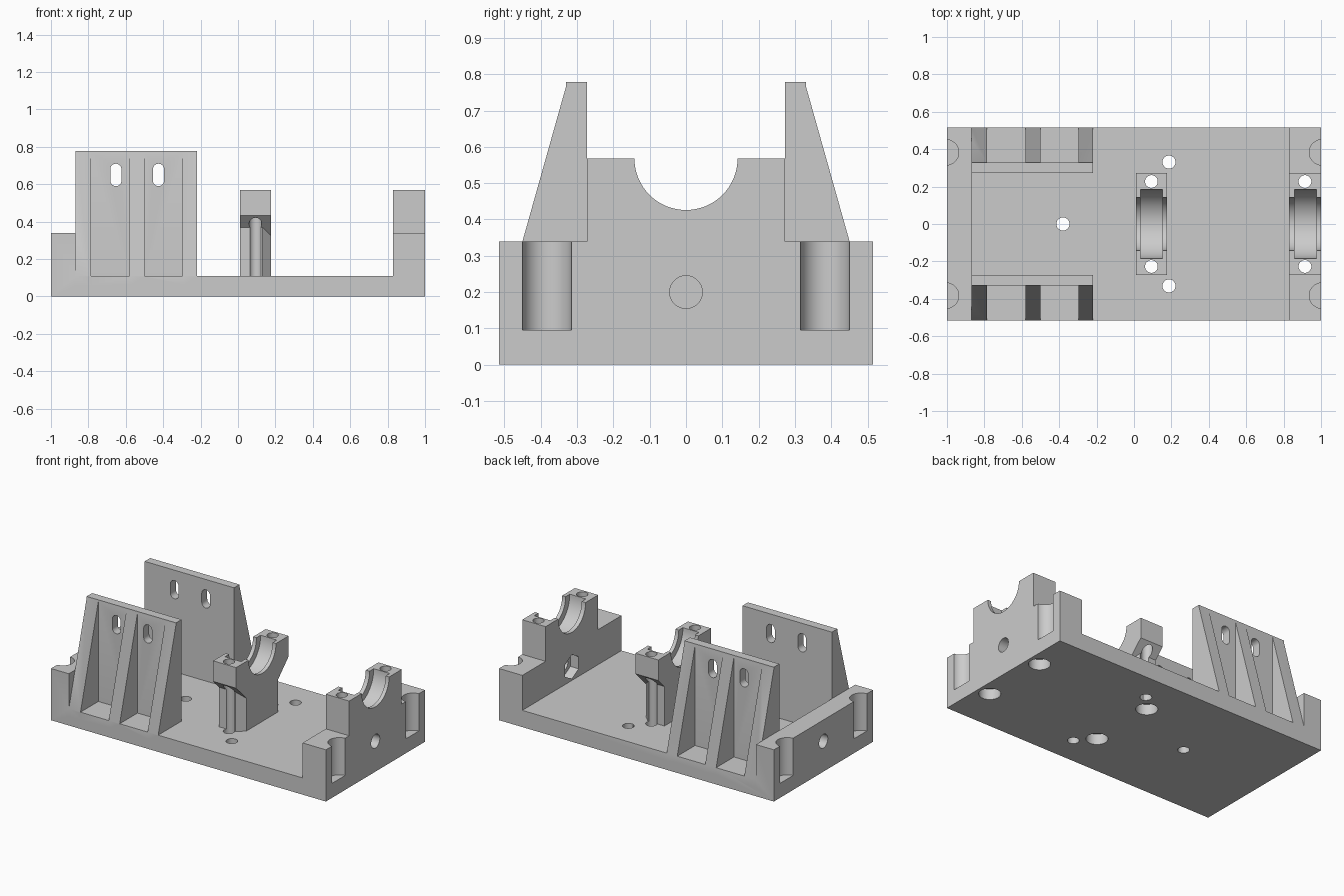
import bpy
import bmesh
from math import cos, sin, tau, pi, radians

cube = bpy.data.objects.get("Cube")
if cube:
    bpy.data.objects.remove(cube, do_unlink=True)

grey = bpy.data.materials.new("plain_grey")
grey.use_nodes = True
grey.diffuse_color = (0.6, 0.6, 0.6, 1)
grey.node_tree.nodes["Principled BSDF"].inputs["Base Color"].default_value = (0.6, 0.6, 0.6, 1)


def prism(name, points, axis, lo, hi):
    """Extrude a flat outline along the x, y or z axis."""
    place = {"x": lambda a, b: (lo, a, b),
             "y": lambda a, b: (a, lo, b),
             "z": lambda a, b: (a, b, lo)}[axis]
    bm = bmesh.new()
    face = bm.faces.new([bm.verts.new(place(a, b)) for a, b in points])
    top = bmesh.ops.extrude_face_region(bm, geom=[face])["geom"]
    shift = [(hi - lo) if axis == k else 0 for k in "xyz"]
    bmesh.ops.translate(bm, vec=shift,
                        verts=[v for v in top if isinstance(v, bmesh.types.BMVert)])
    bmesh.ops.recalc_face_normals(bm, faces=bm.faces)
    mesh = bpy.data.meshes.new(name)
    bm.to_mesh(mesh)
    bm.free()
    mesh.materials.append(grey)
    obj = bpy.data.objects.new(name, mesh)
    bpy.context.collection.objects.link(obj)
    return obj


def ring(a, b, r, n=48, start=0.0):
    return [(a + r * cos(start + tau * i / n), b + r * sin(start + tau * i / n))
            for i in range(n)]


def slot(a, b, r, half):
    """Upright rounded slot outline."""
    arc = [pi * i / 12 for i in range(13)]
    return ([(a + r * cos(t), b + half + r * sin(t)) for t in arc]
            + [(a - r * cos(t), b - half - r * sin(t)) for t in arc])


def mirrored(half):
    """Close a (y, z) half outline across the centre."""
    return half + [(-a, b) for a, b in reversed(half)]


def combine(target, tool, operation):
    mod = target.modifiers.new("combine", "BOOLEAN")
    mod.operation, mod.solver, mod.object = operation, "EXACT", tool
    bpy.context.view_layer.objects.active = target
    bpy.ops.object.modifier_apply(modifier=mod.name)
    bpy.data.objects.remove(tool, do_unlink=True)


# Base plate with low walls at both ends
WIDE, FLOOR, WALL, SEAT = 0.515, 0.11, 0.34, 0.568
frame = prism("mounting_frame",
              [(-1, 0), (1, 0), (1, WALL), (0.83, WALL), (0.83, FLOOR),
               (-0.87, FLOOR), (-0.87, WALL), (-1, WALL)], "y", -WIDE, WIDE)

# Bearing tower on the end wall, bearing support in the middle
adds = [prism("end_tower", mirrored([(0.273, 0.05), (0.273, SEAT)]), "x", 0.83, 1),
        prism("middle_support",
              mirrored([(0.165, 0.05), (0.165, 0.325), (0.273, 0.433), (0.273, SEAT)]),
              "x", 0.01, 0.177),
        prism("middle_support_core",
              [(0.01, -0.21), (0.13, -0.21), (0.177, -0.165),
               (0.177, 0.165), (0.13, 0.21), (0.01, 0.21)], "z", 0.05, 0.37)]

# Upright side plates with tapered ribs
for s in (-1, 1):
    plate = [(s * 0.273, 0.05), (s * 0.33, 0.05), (s * 0.33, 0.778), (s * 0.273, 0.778)]
    adds.append(prism("side_plate", plate, "x", -0.87, -0.22))
    rib = [(s * 0.3, FLOOR - 0.05), (s * WIDE, FLOOR - 0.05), (s * WIDE, FLOOR),
           (s * 0.327, 0.778), (s * 0.3, 0.778)]
    for lo, hi in ((-0.87, -0.785), (-0.58, -0.5), (-0.297, -0.22)):
        adds.append(prism("rib", rib, "x", lo, hi))
for part in adds:
    combine(frame, part, "UNION")

cuts = []
# Half-round bearing seats with a wider middle groove
for lo in (0.01, 0.833):
    cuts.append(prism("seat_cut", ring(0, SEAT, 0.142, 64), "x", lo - 0.05, lo + 0.22))
    cuts.append(prism("groove_cut", ring(0, SEAT, 0.185, 64), "x", lo + 0.025, lo + 0.142))

for s in (-1, 1):
    # Bearing screw holes, with wide recesses underneath
    for x in (0.093, 0.914):
        cuts.append(prism("screw_cut", ring(x, s * 0.227, 0.034), "z", -0.1, 0.7))
        cuts.append(prism("recess_cut", ring(x, s * 0.227, 0.065), "z", -0.1, 0.07))
    # Floor holes
    cuts.append(prism("floor_hole_cut", ring(0.187, s * 0.331, 0.035), "z", -0.1, 0.2))
    # Half-round corner pockets
    for x in (-1.005, 1.005):
        cuts.append(prism("pocket_cut", ring(x, s * 0.383, 0.068), "z", 0.095, 0.5))
cuts.append(prism("centre_hole_cut", ring(-0.38, 0, 0.035), "z", -0.1, 0.2))

# Slots through the side plates
for x in (-0.653, -0.425):
    cuts.append(prism("slot_cut", slot(x, 0.65, 0.03, 0.03), "y", -0.45, 0.45))

# End wall bolt holes with six-sided nut pockets inside
for lo, hi, a, b in ((-1.1, -0.8, -0.92, -0.8), (0.75, 1.1, 0.75, 0.89)):
    cuts.append(prism("bolt_cut", ring(0, 0.2, 0.045), "x", lo, hi))
    cuts.append(prism("nut_cut", ring(0, 0.2, 0.08, 6, pi / 2), "x", a, b))
for tool in cuts:
    combine(frame, tool, "DIFFERENCE")

# Smooth the round cuts, keep edges crisp
bpy.ops.object.select_all(action="DESELECT")
frame.select_set(True)
bpy.context.view_layer.objects.active = frame
bpy.ops.object.shade_smooth_by_angle(angle=radians(30))
